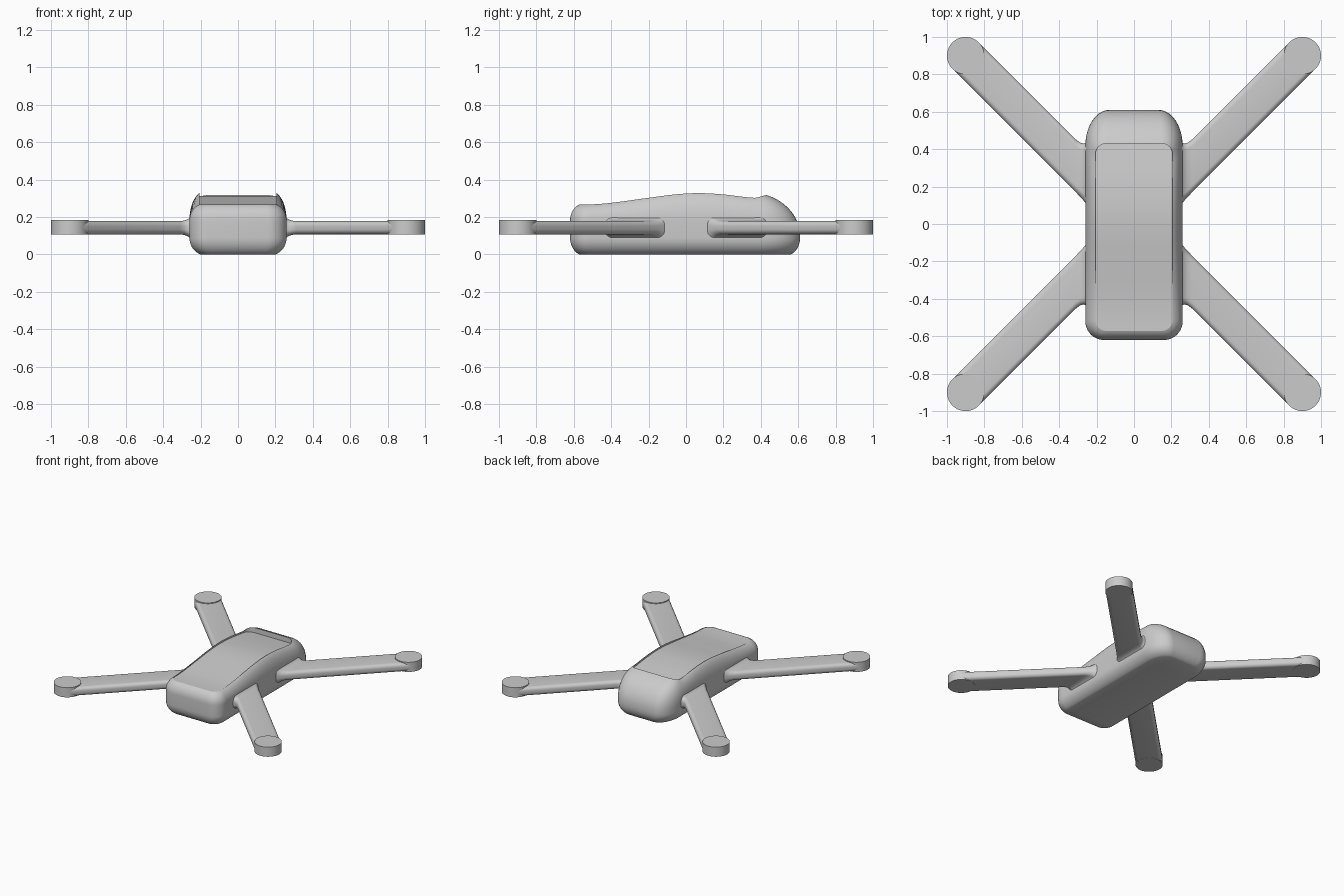
import bpy, bmesh, math
from mathutils import Matrix

if "Cube" in bpy.data.objects:
    bpy.data.objects.remove(bpy.data.objects["Cube"])


def curve(knots, y):
    """Smooth height curve through (y, z) knots."""
    n = len(knots)
    y = min(max(y, knots[0][0]), knots[-1][0])
    i = next(k for k in range(n - 1) if y <= knots[k + 1][0])

    def slope(k):
        a, b = knots[max(k - 1, 0)], knots[min(k + 1, n - 1)]
        return (b[1] - a[1]) / (b[0] - a[0])
    (y0, z0), (y1, z1) = knots[i], knots[i + 1]
    h = y1 - y0
    s = (y - y0) / h
    return ((2*s**3 - 3*s*s + 1) * z0 + (s**3 - 2*s*s + s) * h * slope(i)
            + (3*s*s - 2*s**3) * z1 + (s**3 - s*s) * h * slope(i + 1))


def half_outline(w, y0, y1, rf, rx, ry, nc=10, ns=36):
    """Right half of a rounded plan outline, from rear middle to front middle."""
    pts = []
    for i in range(nc + 1):
        a = math.pi / 2 * (1 - i / nc)
        pts.append((w - rx + rx * math.cos(a), y1 - ry + ry * math.sin(a)))
    ya, yb = y1 - ry, y0 + rf
    pts += [(w, ya + (yb - ya) * i / ns) for i in range(1, ns)]
    for i in range(nc + 1):
        a = -math.pi / 2 * i / nc
        pts.append((w - rf + rf * math.cos(a), yb + rf * math.sin(a)))
    return pts


def finish(bm, name, angle=35):
    bmesh.ops.recalc_face_normals(bm, faces=bm.faces)
    me = bpy.data.meshes.new(name)
    bm.to_mesh(me)
    bm.free()
    ob = bpy.data.objects.new(name, me)
    bpy.context.collection.objects.link(ob)
    bpy.ops.object.select_all(action='DESELECT')
    ob.select_set(True)
    bpy.context.view_layer.objects.active = ob
    bpy.ops.object.shade_smooth_by_angle(angle=math.radians(angle))
    return ob


def bridge(bm, a, b):
    for i in range(len(a)):
        j = (i + 1) % len(a)
        bm.faces.new((a[i], a[j], b[j], b[i]))


def cap(bm, ring):
    """Fill a mirrored ring with strips running left to right."""
    h, n = len(ring) // 2, len(ring)
    for i in range(h - 1):
        bm.faces.new((ring[i], ring[i + 1], ring[n - 2 - i], ring[n - 1 - i]))


# Body: plan outlines stacked upward, ending in the curved rim of the recess
RIM = [(-.58, .266), (-.5, .268), (-.4, .276), (-.2, .303), (-.05, .322), (.07, .328),
       (.2, .321), (.3, .309), (.37, .303), (.40, .310), (.43, .318)]
DEPTH = [(-.57, .001), (-.4, .008), (0, .014), (.3, .014), (.43, .038)]
mid = half_outline(.26, -.62, .61, .10, .13, .19)
top = half_outline(.207, -.572, .43, .06, .06, .06)
low = half_outline(.20, -.57, .56, .06, .10, .16)


def side_z(y):
    return .18 - .08 * min(max((y - .35) / .26, 0), 1)


def mix(p, q, u):
    return [(a[0] + (b[0] - a[0]) * u, a[1] + (b[1] - a[1]) * u) for a, b in zip(p, q)]


TM = math.radians(70)
STEPS = 9


def arc(i):
    t = TM * i / STEPS
    return (1 - math.cos(t)) / (1 - math.cos(TM)), math.sin(t) / math.sin(TM)


levels = []
for i in range(STEPS, -1, -1):
    u, v = arc(i)
    levels.append([(x, y, .09 * (1 - v)) for x, y in mix(mid, low, u)])
for i in range(STEPS + 1):
    u, v = arc(i)
    levels.append([(p[0], p[1], side_z(m[1]) + (curve(RIM, t[1]) - side_z(m[1])) * v)
                   for p, m, t in zip(mix(mid, top, u), mid, top)])
floor = [(x, y, curve(RIM, y) - curve(DEPTH, y)) for x, y in top]
# the recess floor follows a smooth slope at the rear
FLOOR = [(-.58, .265), (-.5, .265), (-.4, .270), (-.2, .292), (-.05, .308), (.07, .313),
         (.2, .306), (.3, .295), (.43, .277)]
floor = [(x, y, curve(FLOOR, y)) for x, y in top]
levels.append(floor)


def full(pts):
    return pts + [(-x, y, z) for x, y, z in reversed(pts)]


bm = bmesh.new()
rings = [[bm.verts.new(p) for p in full(l)] for l in levels]
for a, b in zip(rings, rings[1:]):
    bridge(bm, a, b)
cap(bm, rings[0])
finish(bm, "body")

# Top panel: floor of the recess
bm = bmesh.new()
cap(bm, [bm.verts.new(p) for p in full(floor)])
panel = finish(bm, "top_panel")
if panel.data.polygons[20].normal.z < 0:
    panel.data.flip_normals()


def mirror(ob):
    m = ob.modifiers.new("mirror", 'MIRROR')
    m.use_axis = (True, True, False)
    m.use_clip = False
    m.use_mirror_merge = False


# Arms: rounded section swept along the diagonal, flared where it meets the body
HW, HH, ZC, R = .1414, .035, .143, .027
section = []
for cy, cz, a0 in ((1, 1, 0), (-1, 1, 90), (-1, -1, 180), (1, -1, 270)):
    for i in range(7):
        a = math.radians(a0 + 15 * i)
        section.append((cy * (HW - R * 1.41) + R * 1.41 * math.cos(a),
                        cz * (HH - R) + R * math.sin(a)))
bm = bmesh.new()
prev = None
for xs, skew, ey, ez in ((.20, 0, .09, .035), (.25, 0, .05, .03), (.257, 0, .036, .02),
                         (.268, 0, .021, .011), (.285, 0, .007, .004), (.31, 0, 0, 0),
                         (.9, 1, 0, 0)):
    ring = []
    for d, z in section:
        x = xs - skew * d / 2
        y = x + d + (ey if d > 0 else -ey * .15)
        ring.append(bm.verts.new((x, y, ZC + z * (1 + ez / HH))))
    if prev:
        bridge(bm, prev, ring)
    else:
        bm.faces.new(ring)
    prev = ring
bm.faces.new(prev)
mirror(finish(bm, "arms"))

# Motor mounts: discs at the arm tips
bm = bmesh.new()
bmesh.ops.create_cone(bm, cap_ends=True, segments=64, radius1=.1, radius2=.1,
                      depth=.078, matrix=Matrix.Translation((.9, .9, .146)))
mirror(finish(bm, "motor_mounts"))
